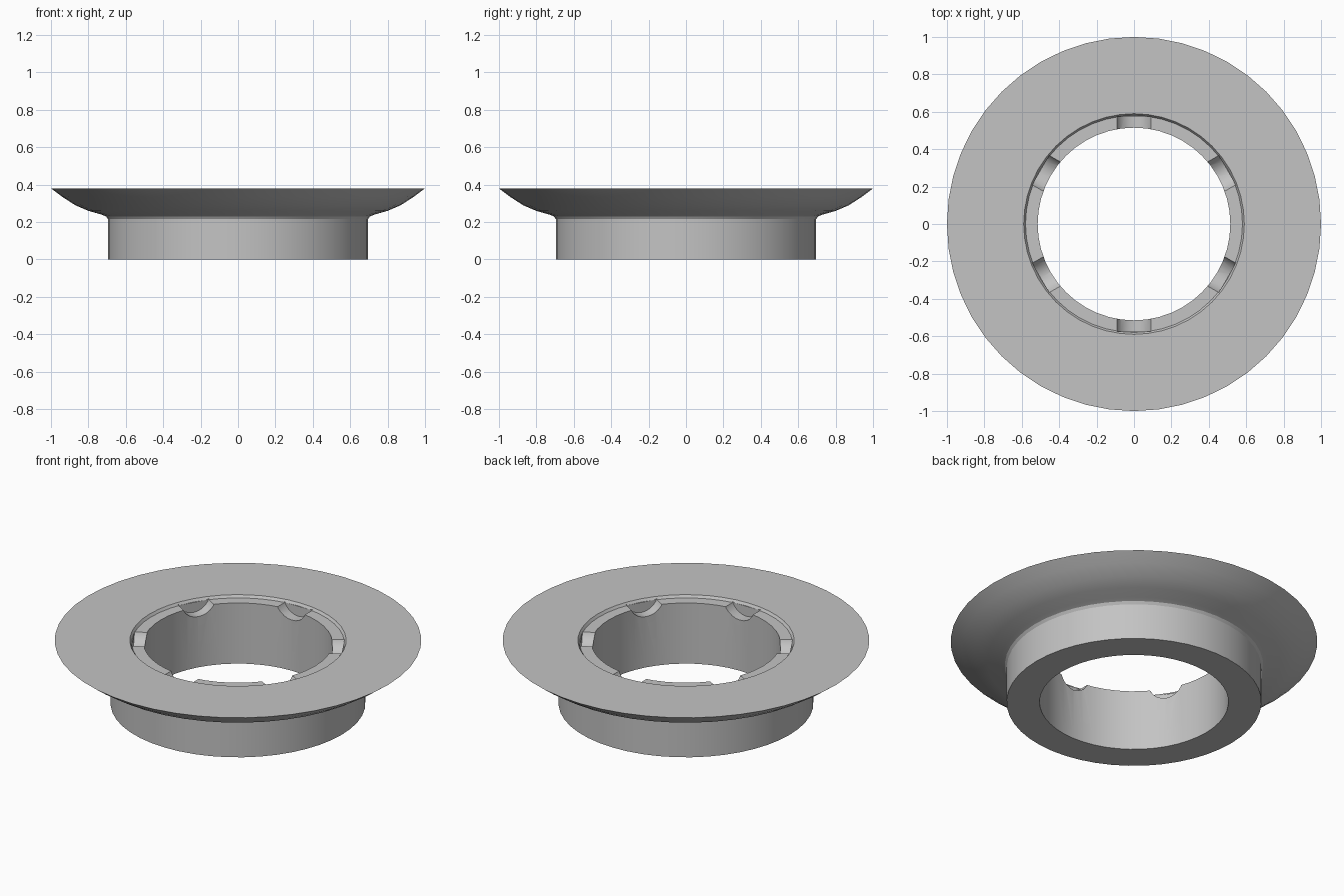
import bpy, bmesh, math
from mathutils import Matrix, Vector

SEGMENTS = 48
NOTCHES = 6

cube = bpy.data.objects.get("Cube")
if cube:
    bpy.data.objects.remove(cube, do_unlink=True)

grey = bpy.data.materials.new("plain grey")
grey.use_nodes = True
colour = (0.55, 0.55, 0.55, 1)
grey.diffuse_color = colour
grey.node_tree.nodes["Principled BSDF"].inputs["Base Color"].default_value = colour


def add_object(name, bm):
    bmesh.ops.recalc_face_normals(bm, faces=bm.faces)
    mesh = bpy.data.meshes.new(name)
    bm.to_mesh(mesh)
    bm.free()
    mesh.materials.append(grey)
    obj = bpy.data.objects.new(name, mesh)
    bpy.context.collection.objects.link(obj)
    return obj


# Flanged collar: closed (radius, height) profile turned about z
profile = [
    (0.515, 0), (0.695, 0), (0.695, 0.215), (0.705, 0.23), (0.73, 0.24),
    (0.80, 0.26), (0.87, 0.29), (0.94, 0.335), (1.0, 0.38),   # flared bowl
    (0.59, 0.38), (0.58, 0.365), (0.515, 0.365),              # rim and inner ledge
]
bm = bmesh.new()
rings = [[bm.verts.new((r * math.cos(a), r * math.sin(a), z)) for r, z in profile]
         for a in (math.tau * i / SEGMENTS for i in range(SEGMENTS))]
for i, ring in enumerate(rings):
    after = rings[(i + 1) % SEGMENTS]
    for j in range(len(profile)):
        k = (j + 1) % len(profile)
        bm.faces.new((ring[j], after[j], after[k], ring[k]))
collar = add_object("flanged_collar", bm)

# Round-bottomed notches through the inner ledge
bm = bmesh.new()
for i in range(NOTCHES):
    angle = math.tau * (i + 0.5) / NOTCHES
    place = (Matrix.Rotation(angle, 4, 'Z')
             @ Matrix.Translation(Vector((0.49, 0, 0.405)))
             @ Matrix.Rotation(math.pi / 2, 4, 'Y'))
    bmesh.ops.create_cone(bm, cap_ends=True, segments=24, radius1=0.1,
                          radius2=0.1, depth=0.17, matrix=place)
cutter = add_object("notch_cutter", bm)
cutter.hide_render = True

cut = collar.modifiers.new("notches", 'BOOLEAN')
cut.operation = 'DIFFERENCE'
cut.solver = 'EXACT'
cut.object = cutter

bpy.ops.object.select_all(action='DESELECT')
collar.select_set(True)
bpy.context.view_layer.objects.active = collar
bpy.ops.object.modifier_apply(modifier=cut.name)
bpy.data.objects.remove(cutter, do_unlink=True)

# Smooth round walls with crisp edges
bpy.ops.object.shade_smooth_by_angle(angle=math.radians(30))
